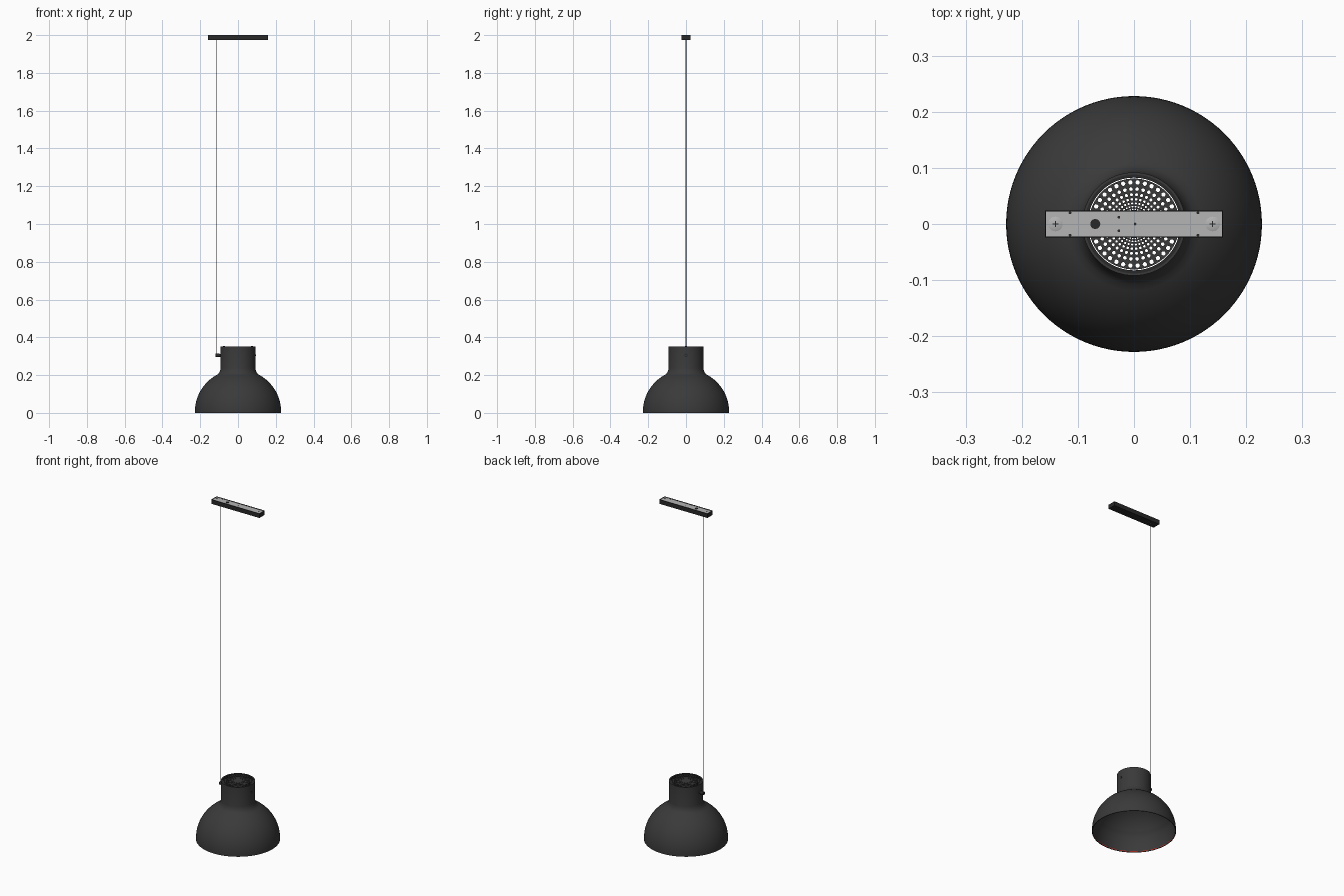
import bpy, bmesh
from math import sin, cos, pi, exp, radians
from mathutils import Matrix, Vector

if "Cube" in bpy.data.objects:
    bpy.data.objects.remove(bpy.data.objects["Cube"])


def material(name, r, g, b):
    m = bpy.data.materials.new(name)
    m.use_nodes = True
    m.diffuse_color = (r, g, b, 1)
    bsdf = next(n for n in m.node_tree.nodes if n.type == 'BSDF_PRINCIPLED')
    bsdf.inputs["Base Color"].default_value = (r, g, b, 1)
    return m


CHARCOAL = material("charcoal", 0.042, 0.042, 0.042)
BLACK = material("black", 0.022, 0.022, 0.022)
STEEL = material("steel", 0.46, 0.46, 0.46)
GREY = material("cord grey", 0.12, 0.12, 0.12)
RED = material("red", 0.55, 0.03, 0.02)


def finish(name, bm, *mats, smooth=True):
    bmesh.ops.recalc_face_normals(bm, faces=bm.faces)
    mesh = bpy.data.meshes.new(name)
    bm.to_mesh(mesh)
    bm.free()
    ob = bpy.data.objects.new(name, mesh)
    bpy.context.collection.objects.link(ob)
    for m in mats:
        mesh.materials.append(m)
    if smooth:
        bpy.ops.object.select_all(action='DESELECT')
        bpy.context.view_layer.objects.active = ob
        ob.select_set(True)
        bpy.ops.object.shade_smooth_by_angle(angle=radians(35))
    return ob


def lathe(name, profile, *mats, steps=96, closed=True):
    """Spin an (r, z) profile around the z axis."""
    bm = bmesh.new()
    rings = [[bm.verts.new((r * cos(2 * pi * i / steps), r * sin(2 * pi * i / steps), z))
              for i in range(steps)] for r, z in profile]
    pairs = list(zip(rings, rings[1:]))
    if closed:
        pairs.append((rings[-1], rings[0]))
    for a, b in pairs:
        for i in range(steps):
            j = (i + 1) % steps
            bm.faces.new((a[i], a[j], b[j], b[i]))
    return finish(name, bm, *mats)


def rod(name, start, end, radius, mat, sides=24, radius_end=None):
    start, end = Vector(start), Vector(end)
    axis = end - start
    bm = bmesh.new()
    place = Matrix.Translation((start + end) / 2) @ axis.to_track_quat('Z', 'Y').to_matrix().to_4x4()
    bmesh.ops.create_cone(bm, cap_ends=True, segments=sides, radius1=radius,
                          radius2=radius if radius_end is None else radius_end,
                          depth=axis.length, matrix=place)
    return finish(name, bm, mat)


def box(name, centre, size, mat):
    bm = bmesh.new()
    bmesh.ops.create_cube(bm, size=1, matrix=Matrix.Translation(centre) @ Matrix.Diagonal((*size, 1)))
    return finish(name, bm, mat, smooth=False)


# Dome shade flowing into a straight neck, with an inner wall
RIM, NECK, TOP, WALL = 0.228, 0.092, 0.352, 0.004
dome = [(RIM * cos(a), 0.008 + 0.222 * sin(a)) for a in (radians(62 * i / 18) for i in range(19))]
fillet = [(0.1, 0.213), (0.095, 0.223), (NECK, 0.237)]
outer = [(RIM, 0)] + dome + fillet + [(NECK, TOP)]
inner = [(r - WALL, z - (WALL if 0.1 < z < 0.25 else 0)) for r, z in reversed(outer)]
lathe("shade", outer + inner, CHARCOAL)

# Dashed red edge line just inside the rim
edge = lathe("rim_line", [(RIM - WALL - 0.0005, 0.001), (RIM - WALL - 0.0005, 0.006)],
             RED, CHARCOAL, closed=False)
for p in edge.data.polygons:
    p.material_index = 1 if p.index % 4 == 3 else 0

# Collar around the vent plate
lathe("vent_collar", [(0.0825, 0.34), (0.0885, 0.34), (0.0885, 0.351), (0.0825, 0.351)], BLACK)

# Vent plate: polar cells, each with a round hole, shrinking towards the middle
COUNT, ROWS, VENT_R, VENT_Z = 36, 7, 0.081, 0.348
step = 2 * pi / COUNT
square = [(1, 0), (1, 1), (0, 1), (-1, 1), (-1, 0), (-1, -1), (0, -1), (1, -1)]
bm = bmesh.new()


def polar(u, a):
    r = VENT_R * exp(u * step)
    return bm.verts.new((r * cos(a * step), r * sin(a * step), VENT_Z))


for row in range(ROWS):
    for col in range(COUNT):
        u, a = -row - 0.5, col + 0.5
        rim = [polar(u + x / 2, a + y / 2) for x, y in square]
        hole = [polar(u + 0.31 * cos(k * pi / 4), a + 0.31 * sin(k * pi / 4)) for k in range(8)]
        for k in range(8):
            n = (k + 1) % 8
            bm.faces.new((rim[k], rim[n], hole[n], hole[k]))
bm.faces.new([polar(-ROWS, i / 2) for i in range(2 * COUNT)])
bmesh.ops.remove_doubles(bm, verts=bm.verts, dist=0.00005)
vent = finish("vent_plate", bm, CHARCOAL, smooth=False)
vent.modifiers.new("thickness", 'SOLIDIFY').thickness = 0.0015

# Lamp holder under the plate, and spokes carrying the plate
rod("lamp_holder", (0, 0, 0.27), (0, 0, 0.346), 0.02, BLACK, 32)
for side, label in ((1, "left"), (-1, "right")):
    rod("vent_spoke_" + label, (side * 0.02, 0, 0.344), (side * 0.089, 0, 0.344), 0.002, BLACK, 12)
    rod("vent_screw_" + label, (side * 0.074, 0, 0.346), (side * 0.074, 0, 0.355), 0.005, BLACK, 16)

# Cable gland on one side of the neck, screw on the other
rod("gland_base", (-0.089, 0, 0.305), (-0.098, 0, 0.305), 0.008, BLACK)
rod("gland_cap", (-0.098, 0, 0.305), (-0.119, 0, 0.305), 0.01, BLACK)
rod("neck_screw", (0.089, 0, 0.305), (0.0935, 0, 0.305), 0.009, BLACK)
rod("neck_screw_socket", (0.0935, 0, 0.305), (0.094, 0, 0.305), 0.005, CHARCOAL, 6)

# Hanging cord
rod("cord", (-0.114, 0, 0.305), (-0.114, 0, 1.978), 0.0015, GREY, 10)

# Ceiling canopy: a shallow tray
LEN, WID, LOW, WALL_T = 0.318, 0.049, 1.974, 0.002
HEIGHT = 2 - LOW
box("canopy_base", (0, 0, LOW + 0.001), (LEN, WID, 0.002), BLACK)
for s, label in ((1, "back"), (-1, "front")):
    box("canopy_wall_" + label, (0, s * (WID - WALL_T) / 2, LOW + HEIGHT / 2), (LEN, WALL_T, HEIGHT), BLACK)
for s, label in ((1, "left"), (-1, "right")):
    box("canopy_end_" + label, (s * (LEN - WALL_T) / 2, 0, LOW + HEIGHT / 2),
        (WALL_T, WID - 2 * WALL_T, HEIGHT), BLACK)

# Steel mounting plate in the tray, with screws, cable entry and pin holes
PLATE = 1.997
box("mounting_plate", (0, 0, PLATE - 0.001), (LEN - 2 * WALL_T, WID - 2 * WALL_T, 0.002), STEEL)
for s, label in ((1, "left"), (-1, "right")):
    x = s * 0.14
    rod("mount_screw_" + label, (x, 0, PLATE), (x, 0, PLATE + 0.002), 0.013, STEEL, 32, 0.007)
    for size in ((0.01, 0.002, 0.0005), (0.002, 0.01, 0.0005)):
        box("screw_slot_" + label, (x, 0, PLATE + 0.0022), size, BLACK)
rod("cable_entry", (-0.069, 0, PLATE), (-0.069, 0, PLATE + 0.002), 0.009, BLACK, 12)
pins = [(x, y) for x in (-0.114, 0.114) for y in (-0.02, 0.02)]
pins += [(-0.027, -0.012), (-0.027, 0.012), (0.002, 0)]
for x, y in pins:
    rod("pin_hole", (x, y, PLATE), (x, y, PLATE + 0.0004), 0.0025, BLACK, 10)
